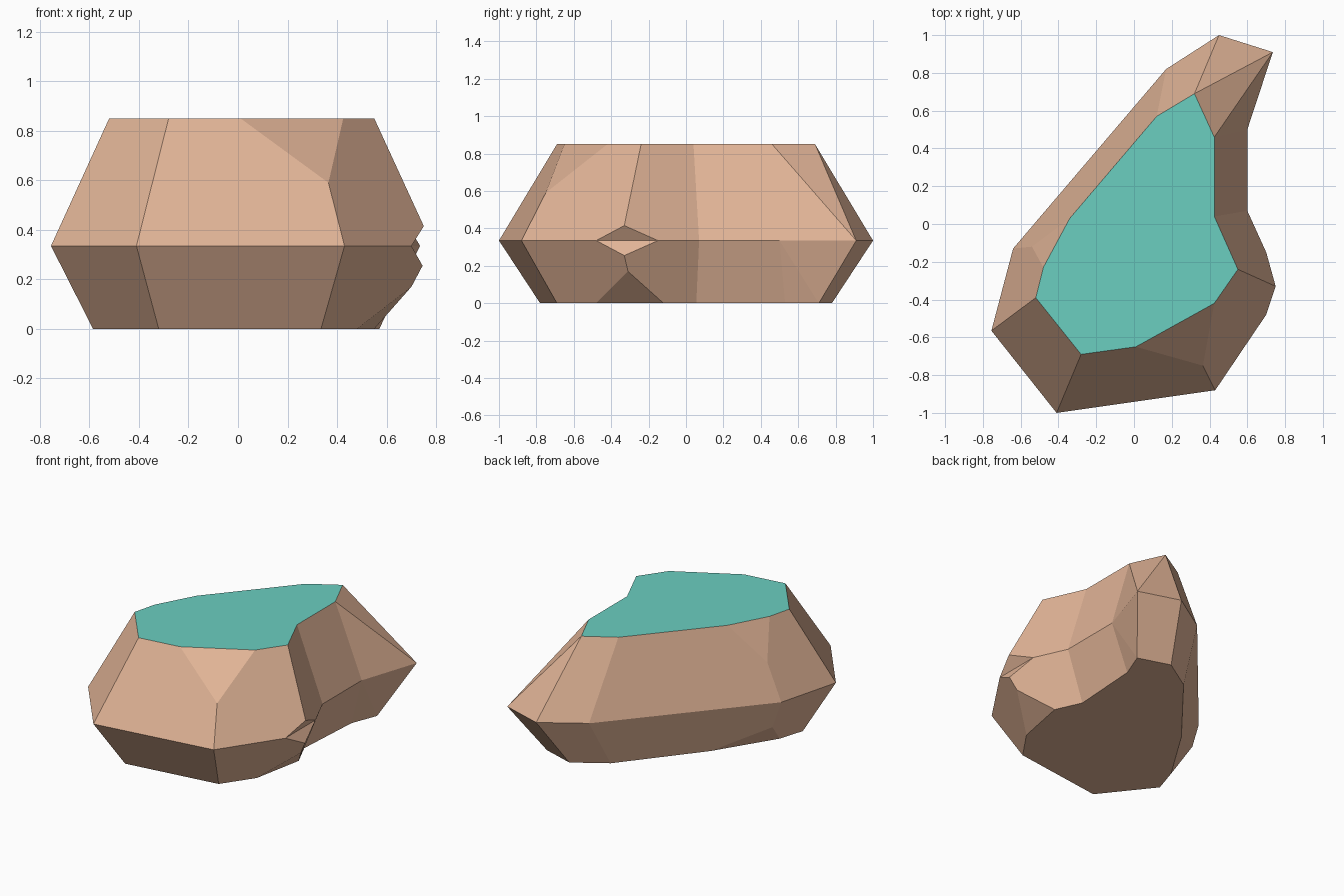
import bpy, bmesh

if "Cube" in bpy.data.objects:
    bpy.data.objects.remove(bpy.data.objects["Cube"])

BOTTOM, RIM, TOP = 0.0, 0.335, 0.85

# Each rib runs up the rock: (base points, points between, end points).
# Two base or end points mean that the rib is chipped by a triangular facet.
lower_ribs = [
    ([(-.32, -.78)], [], [(-.41, -1.0)]),
    ([(.335, -.69)], [], [(.43, -.88)]),
    ([(.48, -.48), (.55, -.12)], [(.70, -.31, .17), (.745, -.33, .255)],
     [(.70, -.48), (.70, -.15)]),
    ([(.47, .055)], [], [(.60, .07)]),
    ([(.50, .53), (.57, .71)], [], [(.60, .50)]),
    ([(.57, .71)], [], [(.735, .91)]),
    ([(.35, .78)], [], [(.45, 1.0)]),
    ([(.13, .64)], [], [(.17, .82)]),
    ([(-.28, .13), (-.53, -.27)], [(-.58, -.12, .15)], [(-.64, -.13)]),
    ([(-.585, -.445)], [], [(-.755, -.565)]),
]
upper_ribs = [
    ([(-.41, -1.0)], [], [(-.28, -.69)]),
    ([(.43, -.88)], [(.365, -.75, .59)], [(.01, -.65), (.425, -.42)]),
    ([(.70, -.48), (.70, -.15)], [(.75, -.33, .415)], [(.55, -.24)]),
    ([(.60, .07)], [], [(.425, .04)]),
    ([(.60, .50)], [], [(.425, .46)]),
    ([(.735, .91)], [], [(.425, .46), (.32, .69)]),
    ([(.45, 1.0)], [], [(.32, .69)]),
    ([(.17, .82)], [], [(.12, .57)]),
    ([(-.64, -.13)], [(-.54, -.12, .59)], [(-.34, .03), (-.48, -.23)]),
    ([(-.755, -.565)], [], [(-.52, -.39)]),
]

bm = bmesh.new()
points = {}


def face(coords, material=0):
    """Add a face, sharing vertices and skipping repeated points."""
    verts = []
    for co in coords:
        v = points.get(co) or points.setdefault(co, bm.verts.new(co))
        if v not in verts:
            verts.append(v)
    if len(verts) > 2:
        bm.faces.new(verts).material_index = material


def band(ribs, z0, z1):
    """Join neighbouring ribs with panels; return the two boundary outlines."""
    ribs = [([(*p, z0) for p in a], mid, [(*p, z1) for p in b]) for a, mid, b in ribs]
    for i, (base, mid, end) in enumerate(ribs):
        base2, mid2, end2 = ribs[(i + 1) % len(ribs)]
        right = [base[-1]] + mid + [end[-1]]
        left = [base2[0]] + mid2 + [end2[0]]
        face(left + right[::-1])
        if len(base) == 2:
            face(base + [(mid + end)[0]])
        if len(end) == 2:
            face([(base + mid)[-1]] + end[::-1])
    return [p for r in ribs for p in r[0]], [p for r in ribs for p in r[2]]


# Rock sides, underside and coloured top
underside, _ = band(lower_ribs, BOTTOM, RIM)
_, cap = band(upper_ribs, RIM, TOP)
face(underside[::-1])
face(cap, 1)
bmesh.ops.recalc_face_normals(bm, faces=bm.faces[:])

mesh = bpy.data.meshes.new("rock")
bm.to_mesh(mesh)
bm.free()
rock = bpy.data.objects.new("rock", mesh)
bpy.context.collection.objects.link(rock)

# Colours
for name, colour in (("earth", (.76, .46, .31, 1)), ("grass_top", (.147, .62, .53, 1))):
    mat = bpy.data.materials.new(name)
    mat.diffuse_color = colour
    mat.use_nodes = True
    mat.node_tree.nodes["Principled BSDF"].inputs["Base Color"].default_value = mat.diffuse_color
    mesh.materials.append(mat)
